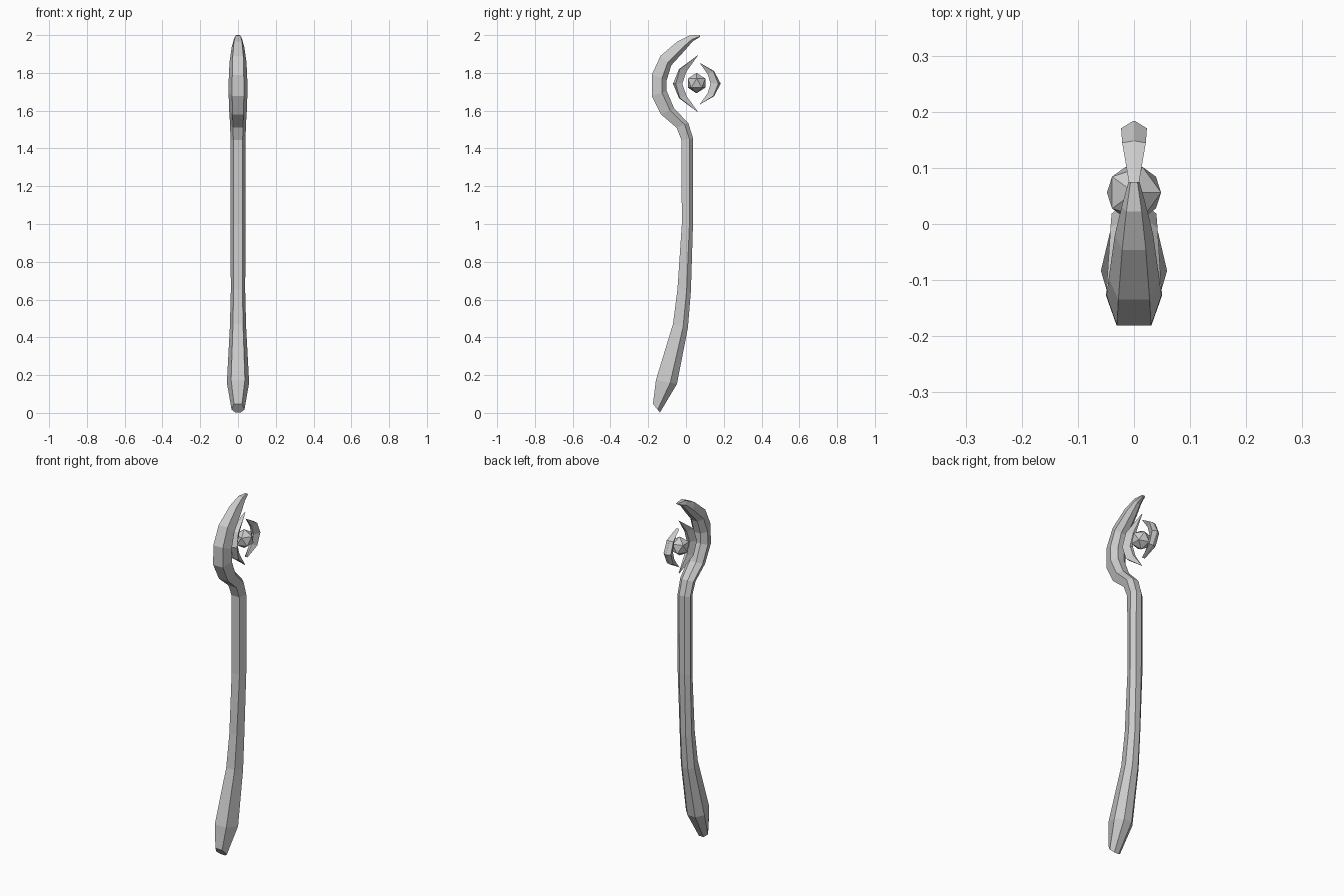
import bpy
import bmesh
from mathutils import Vector

if "Cube" in bpy.data.objects:
    bpy.data.objects.remove(bpy.data.objects["Cube"], do_unlink=True)

grey = bpy.data.materials.new("plain_grey")
grey.use_nodes = True
COLOUR = (0.6, 0.6, 0.6, 1)
grey.diffuse_color = COLOUR
grey.node_tree.nodes["Principled BSDF"].inputs["Base Color"].default_value = COLOUR


def finish(name, bm):
    bmesh.ops.remove_doubles(bm, verts=bm.verts, dist=0.0005)
    bmesh.ops.recalc_face_normals(bm, faces=bm.faces)
    mesh = bpy.data.meshes.new(name)
    bm.to_mesh(mesh)
    bm.free()
    mesh.materials.append(grey)
    obj = bpy.data.objects.new(name, mesh)
    bpy.context.collection.objects.link(obj)


def loft(name, rings):
    """Skin a list of equal-length point rings and cap both ends."""
    bm = bmesh.new()
    loops = [[bm.verts.new(p) for p in ring] for ring in rings]
    for a, b in zip(loops, loops[1:]):
        for i in range(len(a)):
            j = (i + 1) % len(a)
            bm.faces.new((a[i], a[j], b[j], b[i]))
    bm.faces.new(loops[0])
    bm.faces.new(loops[-1])
    finish(name, bm)


def section(outer, inner, widths):
    """Symmetric ring; widths are (position from outer to inner, half width)."""
    o, i = Vector((0, *outer)), Vector((0, *inner))
    right = [o.lerp(i, t) + Vector((w, 0, 0)) for t, w in widths]
    left = [o.lerp(i, t) - Vector((w, 0, 0)) for t, w in reversed(widths)]
    return right + left


# Six-sided staff: front point, back point, half width at its widest
STAFF = [
    ((-.175, .048), (-.138, .002), .034),
    ((-.159, .175), (-.048, .153), .059),
    ((-.069, .47), (.01, .45), .043),
    ((-.045, .656), (.026, .645), .038),
    ((-.022, 1.0), (.037, 1.0), .040),
    ((-.024, 1.445), (.038, 1.452), .040),
    ((-.05, 1.51), (.012, 1.535), .042),
    ((-.132, 1.58), (-.063, 1.612), .047),
    ((-.181, 1.677), (-.102, 1.705), .050),
    ((-.181, 1.79), (-.102, 1.762), .049),
    ((-.135, 1.89), (-.078, 1.84), .045),
    ((-.046, 1.966), (-.005, 1.92), .034),
    ((.022, 1.999), (.035, 1.967), .022),
    ((.075, 2.0), (.075, 1.991), .010),
]
loft("staff", [section(f, b, ((0, .62 * w), (.68, w), (1, .42 * w))) for f, b, w in STAFF])

# Two crescents around the orb: outer point, inner point, ridge depth, half width
FRONT = [
    ((.063, 1.894), (.063, 1.892), 0, .003),
    ((-.037, 1.82), (.003, 1.808), .1, .026),
    ((-.069, 1.743), (-.02, 1.743), .3, .032),
    ((-.037, 1.666), (.003, 1.678), .1, .026),
    ((.063, 1.592), (.063, 1.594), 0, .003),
]
BACK = [
    ((.074, 1.853), (.074, 1.851), 0, .009),
    ((.148, 1.81), (.115, 1.793), .1, .021),
    ((.184, 1.743), (.13, 1.743), .25, .023),
    ((.148, 1.676), (.115, 1.693), .1, .021),
    ((.074, 1.633), (.074, 1.635), 0, .009),
]
for name, rows in (("front_crescent", FRONT), ("back_crescent", BACK)):
    loft(name, [section(o, i, ((0, .001), (t, w), (1, .3 * w))) for o, i, t, w in rows])

# Faceted orb
orb = bmesh.new()
bmesh.ops.create_icosphere(orb, subdivisions=1, radius=.054)
bmesh.ops.translate(orb, verts=orb.verts, vec=(0, .056, 1.746))
finish("orb", orb)
